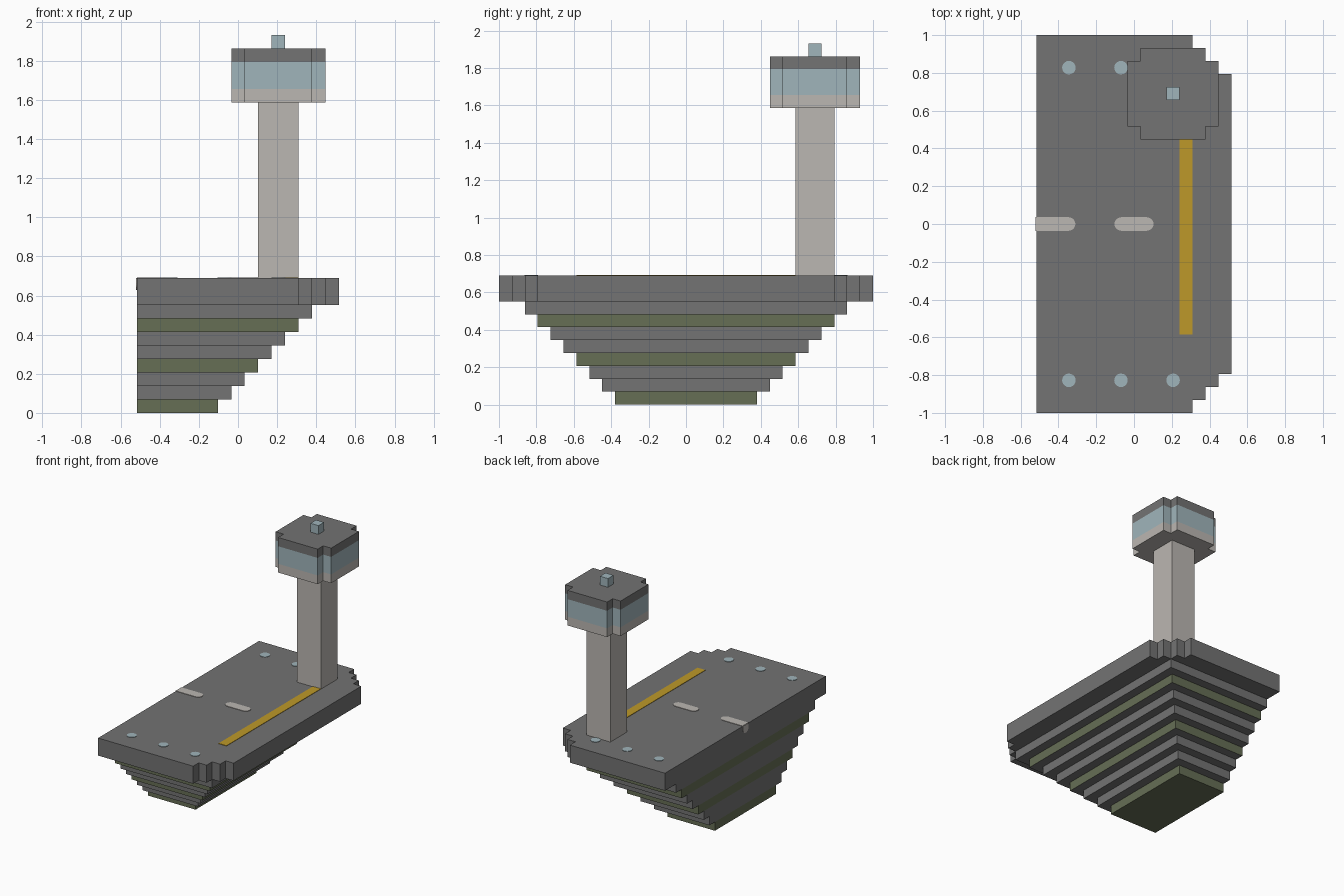
import bpy, bmesh, math
from mathutils import Matrix

if "Cube" in bpy.data.objects:
    bpy.data.objects.remove(bpy.data.objects["Cube"])

U = 2 / 29          # one block; all sizes below are in blocks
EDGE = -7.5         # sheer side of the island
DECK = 10           # deck height


def material(name, rgb):
    linear = [((c / 255 + 0.055) / 1.055) ** 2.4 for c in rgb] + [1]
    mat = bpy.data.materials.new(name)
    mat.use_nodes = True
    mat.diffuse_color = linear
    mat.node_tree.nodes["Principled BSDF"].inputs["Base Color"].default_value = linear
    return mat


GREY = material("asphalt grey", (115, 115, 115))
GREEN = material("moss green", (102, 110, 85))
WHITE = material("concrete white", (187, 183, 178))
GLASS = material("pale blue glass", (160, 181, 187))
YELLOW = material("line yellow", (190, 153, 41))


def rect(x0, x1, y0, y1):
    return [(x0, y0), (x1, y0), (x1, y1), (x0, y1)]


def stack(name, rings, mats, bottom=True, top=True, turn=None):
    """Skin a stack of (outline, z) rings; mats gives one material per band."""
    bm = bmesh.new()
    slots = list(dict.fromkeys(mats))
    loops = [[bm.verts.new((x * U, y * U, z * U)) for x, y in pts] for pts, z in rings]
    for low, high, mat in zip(loops, loops[1:], mats):
        for i in range(len(low)):
            j = (i + 1) % len(low)
            quad = (low[i], low[j], high[j], high[i])
            # a ledge has no width along the sheer side
            flat = len({round(v.co.z, 5) for v in quad}) == 1
            if flat and len({round(v.co.x, 5) for v in quad}) == 1:
                continue
            bm.faces.new(quad).material_index = slots.index(mat)
    if bottom:
        bm.faces.new(loops[0][::-1]).material_index = slots.index(mats[0])
    if top:
        bm.faces.new(loops[-1]).material_index = slots.index(mats[-1])
    if turn:
        bm.transform(turn)
    mesh = bpy.data.meshes.new(name)
    bm.to_mesh(mesh)
    bm.free()
    for mat in slots:
        mesh.materials.append(mat)
    obj = bpy.data.objects.new(name, mesh)
    bpy.context.collection.objects.link(obj)
    return obj


def plate(name, outline, mat, turn=None, z=DECK):
    stack(name, [(outline, z), (outline, z + 0.05)], [mat], turn=turn)


def pill(x0, x1, y, r=0.52, square_start=False, n=10):
    """Bar along x with round ends, or one square end."""
    arc = [math.pi * (i / n - 0.5) for i in range(n + 1)]
    pts = [(x1 - r + r * math.cos(a), y + r * math.sin(a)) for a in arc]
    if square_start:
        return pts + [(x0, y + r), (x0, y - r)]
    return pts + [(x0 + r - r * math.cos(a), y - r * math.sin(a)) for a in arc]


# Stepped base: eight layers that widen upwards, every third one mossy
rings, bands = [], []
for k in range(8):
    outline = rect(EDGE, EDGE + 6 + k, -5.5 - k, 5.5 + k)
    rings += [(outline, k), (outline, k + 1)]
    bands += [GREEN if k % 3 == 0 else GREY, GREY]
stack("stepped_base", rings, bands[:-1], top=False)

# Runway deck with staircase corners
half = []
for k in range(4):
    half += [(4.5 + k, 14.5 - k), (4.5 + k, 13.5 - k)]
half = [(EDGE, 14.5)] + half[:-1]
deck = [(x, -y) for x, y in half] + half[::-1]
stack("runway_deck", [(deck, 8), (deck, DECK)], [GREY])

# Tower shaft
TX, TY = 3, 10
shaft = rect(TX - 1.5, TX + 1.5, TY - 1.5, TY + 1.5)
stack("tower_shaft", [(shaft, DECK), (shaft, 23)], [WHITE], bottom=False, top=False)

# Control cabin: square plan with notched corners
quarter = [(3.5, -2.5), (3.5, 2.5), (2.5, 2.5)]
cabin = []
for sx, sy in quarter:
    cabin.append((sx, sy))
plan = []
for turn in range(4):
    for x, y in cabin:
        for _ in range(turn):
            x, y = -y, x
        plan.append((TX + x, TY + y))
stack("control_cabin", [(plan, z) for z in (23, 24, 26, 27)], [WHITE, GLASS, GREY])

# Beacon on the cabin roof
beacon = rect(TX - 0.5, TX + 0.5, TY - 0.5, TY + 0.5)
stack("roof_beacon", [(beacon, 27), (beacon, 28)], [GLASS], bottom=False)

# Painted markings
plate("yellow_line", rect(3.5, 4.5, -8.5, 8.5), YELLOW)
plate("centre_dash", pill(-1.5, 1.5, 0), WHITE)
plate("edge_dash", pill(EDGE, -4.5, 0, square_start=True), WHITE)
down = Matrix.Translation((EDGE * U, 0, DECK * U)) @ Matrix.Rotation(-math.pi / 2, 4, "Y") \
    @ Matrix.Rotation(math.pi, 4, "Z")
plate("edge_dash_end", pill(0, 0.9, 0, square_start=True), WHITE, down, z=0)

# Runway lights at both ends
for end, y in (("front", -12), ("back", 12)):
    for i, x in enumerate((-5, -1, 3)):
        plate(f"runway_light_{end}_{i + 1}", pill(x - 0.52, x + 0.52, y), GLASS)
